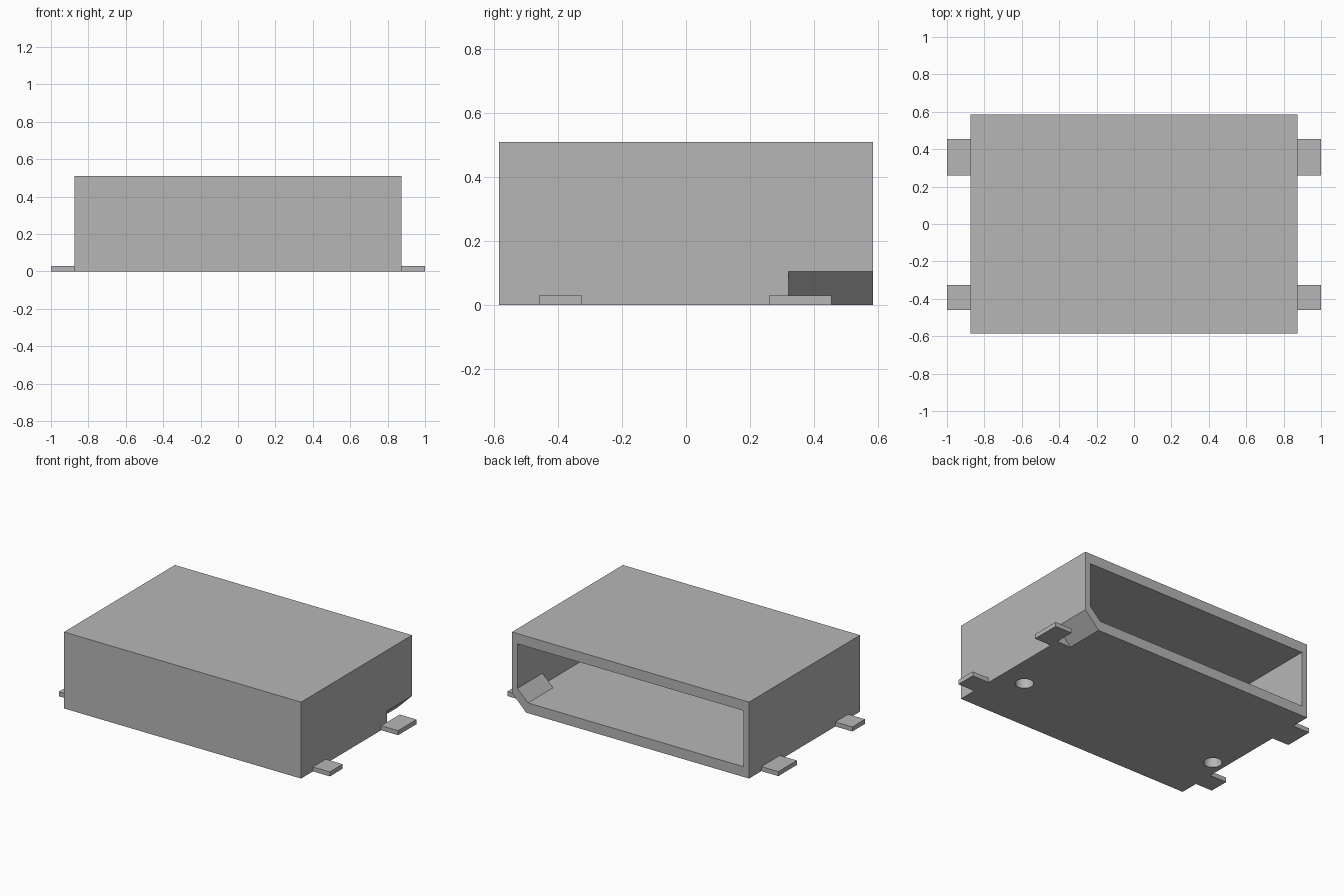
import bpy, bmesh
from math import radians

if "Cube" in bpy.data.objects:
    bpy.data.objects.remove(bpy.data.objects["Cube"], do_unlink=True)

grey = bpy.data.materials.new("light grey metal")
grey.use_nodes = True
grey.diffuse_color = (0.47, 0.47, 0.47, 1)
grey.node_tree.nodes["Principled BSDF"].inputs["Base Color"].default_value = grey.diffuse_color

W, D, H = 0.875, 0.585, 0.51      # half width, half depth, height
SIDE, FLOOR = 0.04, 0.068         # wall thicknesses
NOTCH, NOTCH_Y = 0.105, 0.32      # corner notch size and where it starts


def prism(name, profile, y0, y1):
    """Extrude an (x, z) profile along y."""
    bm = bmesh.new()
    face = bm.faces.new([bm.verts.new((x, y0, z)) for x, z in profile])
    out = bmesh.ops.extrude_face_region(bm, geom=[face])
    moved = [v for v in out["geom"] if isinstance(v, bmesh.types.BMVert)]
    bmesh.ops.translate(bm, verts=moved, vec=(0, y1 - y0, 0))
    bmesh.ops.recalc_face_normals(bm, faces=bm.faces)
    mesh = bpy.data.meshes.new(name)
    bm.to_mesh(mesh)
    bm.free()
    obj = bpy.data.objects.new(name, mesh)
    bpy.context.collection.objects.link(obj)
    mesh.materials.append(grey)
    return obj


def rect(x0, x1, z0, z1):
    return [(x0, z0), (x1, z0), (x1, z1), (x0, z1)]


def cut(target, cutter):
    """Subtract the cutter, then discard it."""
    cutter.hide_render = True
    mod = target.modifiers.new("cut", "BOOLEAN")
    mod.operation = "DIFFERENCE"
    mod.solver = "EXACT"
    mod.object = cutter
    bpy.context.view_layer.objects.active = target
    bpy.ops.object.modifier_apply(modifier=mod.name)
    bpy.data.objects.remove(cutter, do_unlink=True)


# Housing, hollow and open at the back
housing = prism("housing", rect(-W, W, 0, H), -D, D)
ix, top = W - SIDE, H - FLOOR
cut(housing, prism("front_cavity", rect(-ix, ix, FLOOR, top), SIDE - D, NOTCH_Y))
bevelled = [(-ix, FLOOR), (ix - 0.078, FLOOR), (ix, FLOOR + 0.076), (ix, top), (-ix, top)]
cut(housing, prism("rear_cavity", bevelled, 0.2, D + 0.1))

# Sloped notch along the rear lower left edge
e = 0.05
wedge = [(W - NOTCH - e, -e), (W + e, -e), (W + e, NOTCH + e)]
cut(housing, prism("corner_notch", wedge, NOTCH_Y, D + 0.1))

# Round locating holes through the floor
for x in (0.70, -0.787):
    bpy.ops.mesh.primitive_cylinder_add(vertices=32, radius=0.056, depth=0.2, location=(x, -0.197, 0))
    cut(housing, bpy.context.object)

bpy.ops.object.select_all(action="DESELECT")
housing.select_set(True)
bpy.context.view_layer.objects.active = housing
bpy.ops.object.shade_smooth_by_angle(angle=radians(30))

# Mounting tabs on both sides
for side, sign in (("left", 1), ("right", -1)):
    for end, y0, y1 in (("front", -0.46, -0.325), ("rear", 0.26, 0.455)):
        x0, x1 = sorted((sign * W, sign * 1.0))
        prism(f"{end}_{side}_tab", rect(x0, x1, 0, 0.03), y0, y1)
